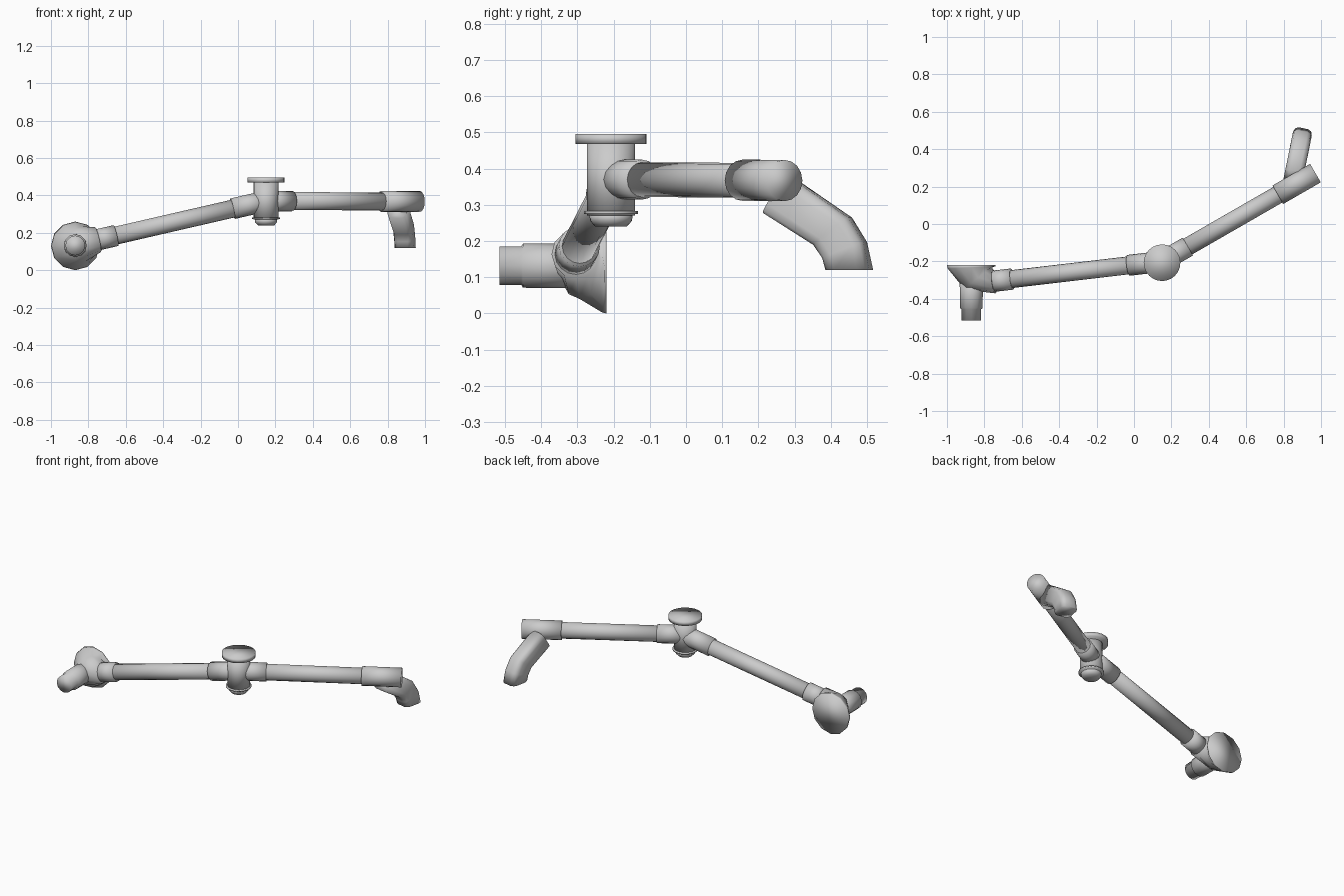
import bpy, bmesh, math
from mathutils import Vector as V

if "Cube" in bpy.data.objects:
    bpy.data.objects.remove(bpy.data.objects["Cube"])

def loft(name, rings, seg=12, side=None, power=1.0):
    """Skin capped rings given as (centre, normal, (half width, half depth))."""
    bm = bmesh.new()
    loops = []
    for c, n, (a, b) in rings:
        n = V(n).normalized()
        s = V(side) if side else V((0, 0, 1)).cross(n)
        s = s.normalized() if s.length > 1e-4 else V((1, 0, 0))
        u = n.cross(s)
        loop = []
        for i in range(seg):
            t = 2 * math.pi * (i + 0.5 * (power < 1)) / seg
            x, y = (math.copysign(abs(f) ** power, f) for f in (math.cos(t), math.sin(t)))
            loop.append(bm.verts.new(V(c) + s * a * x + u * b * y))
        loops.append(loop)
    for p, q in zip(loops, loops[1:]):
        for i in range(seg):
            j = (i + 1) % seg
            bm.faces.new((p[i], p[j], q[j], q[i]))
    bm.faces.new(loops[0][::-1])
    bm.faces.new(loops[-1])
    bmesh.ops.recalc_face_normals(bm, faces=bm.faces)
    me = bpy.data.meshes.new(name)
    bm.to_mesh(me)
    bm.free()
    for f in me.polygons:
        f.use_smooth = True
    ob = bpy.data.objects.new(name, me)
    bpy.context.collection.objects.link(ob)
    return ob

def tube(name, a, b, r, seg=16):
    d = V(b) - V(a)
    return loft(name, [(a, d, (r, r)), (b, d, (r, r))], seg)

def turned(name, origin, axis, profile, seg):
    """Turned part: profile is (distance along axis, radius)."""
    return loft(name, [(V(origin) + V(axis) * h, axis, (r, r)) for h, r in profile], seg)

base = V((-0.87, -0.32, 0.135))
hub = V((0.15, -0.2, 0.37))
tip = V((0.97, 0.272, 0.367))
lower = (hub - base).normalized()

# wall flange sweeping round into the lower arm
loft("wall_flange_elbow", [
    ((-0.87, -0.22, 0.13), (0, -1, 0), (0.13, 0.13)),
    ((-0.868, -0.232, 0.13), (0.05, -1, 0), (0.128, 0.127)),
    ((-0.83, -0.29, 0.137), (0.62, -0.76, 0.05), (0.096, 0.097)),
    (base.lerp(hub, 0.12), lower, (0.066, 0.068)),
], 12)

# inlet pipe facing forward
turned("inlet_pipe", (-0.87, -0.27, 0.132), (0, -1, 0),
       [(0, 0.062), (0.18, 0.061), (0.185, 0.053), (0.245, 0.053)], 12)

# lower arm and its collars
tube("lower_arm", base.lerp(hub, 0.15), base.lerp(hub, 0.9), 0.048)
tube("lower_arm_base_collar", base.lerp(hub, 0.1), base.lerp(hub, 0.213), 0.057)
tube("lower_arm_hub_collar", base.lerp(hub, 0.825), hub, 0.056)

# upper arm and its collars
tube("upper_arm", hub.lerp(tip, 0.1), tip.lerp(hub, 0.1), 0.048)
tube("upper_arm_hub_collar", hub, hub.lerp(tip, 0.168), 0.055)
tube("upper_arm_end_collar", hub.lerp(tip, 0.755), tip, 0.057)

# vertical valve hub: body, handle disc and bottom cap
hub_xy = (0.15, -0.207, 0)
turned("hub_body", hub_xy, (0, 0, 1), [(0.27, 0.066), (0.475, 0.066)], 24)
turned("hub_handle_disc", hub_xy, (0, 0, 1), [(0.468, 0.098), (0.495, 0.098)], 24)
turned("hub_bottom_ring", hub_xy, (0, 0, 1), [(0.274, 0.074), (0.283, 0.074)], 24)
turned("hub_bottom_cap", hub_xy, (0, 0, 1), [(0.24, 0.044), (0.256, 0.058), (0.276, 0.06)], 24)

# squared spout bending down
s = (0.052, 0.063)
loft("spout", [
    ((0.853, 0.25, 0.33), (0.168, 0.84, -0.54), s),
    ((0.885, 0.405, 0.227), (0.12, 0.6, -0.8), s),
    ((0.891, 0.438, 0.175), (0.07, 0.35, -0.93), s),
    ((0.894, 0.451, 0.12), (0, 0, -1), s),
], 12, side=(0.98, -0.2, 0), power=0.5)
